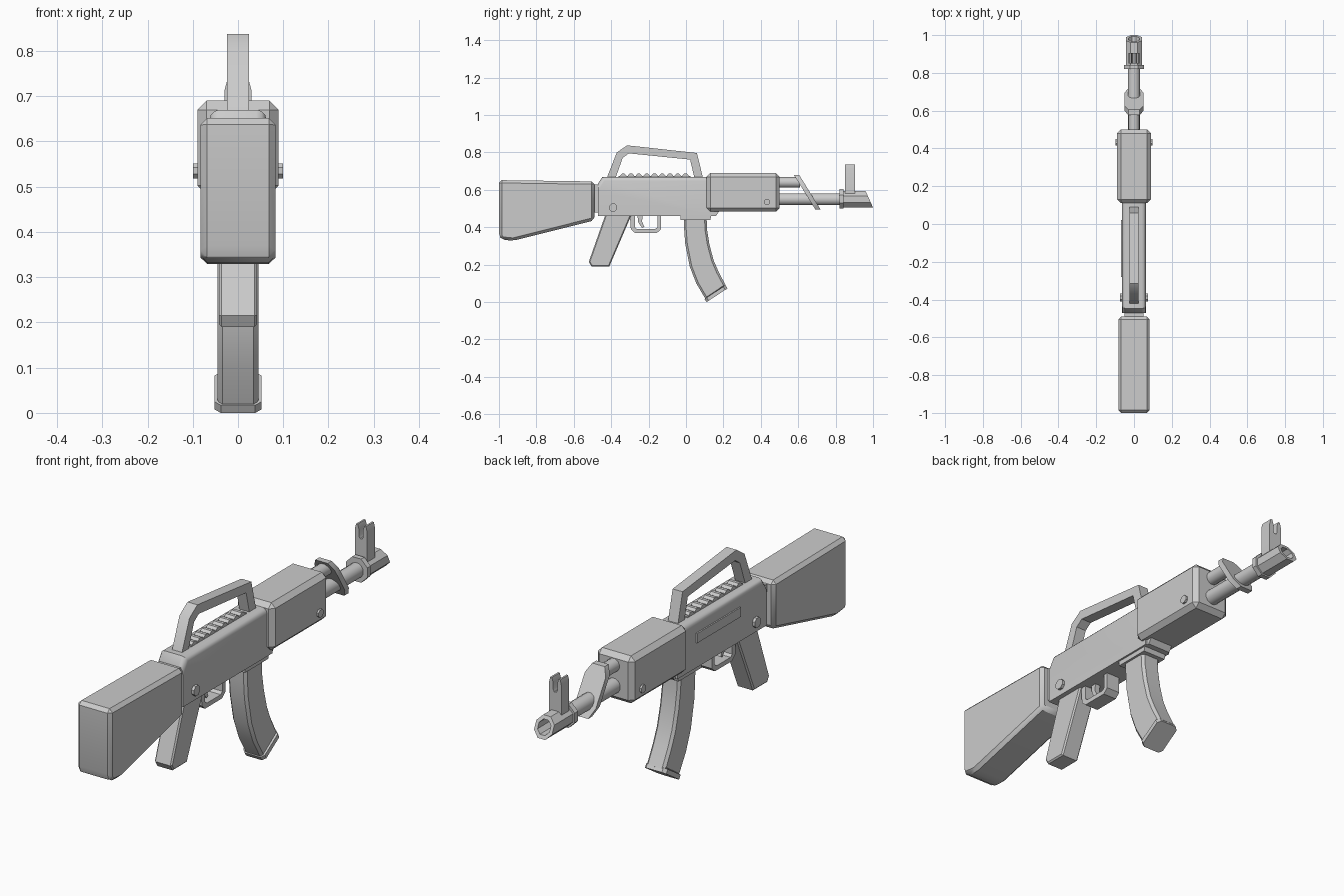
import bpy
import bmesh
import math

cube = bpy.data.objects.get("Cube")
if cube:
    bpy.data.objects.remove(cube, do_unlink=True)

GREY = (0.6, 0.6, 0.6, 1)
mat = bpy.data.materials.new("plain_grey")
mat.use_nodes = True
mat.diffuse_color = GREY
mat.node_tree.nodes["Principled BSDF"].inputs["Base Color"].default_value = GREY


def finish(name, bm):
    bmesh.ops.recalc_face_normals(bm, faces=bm.faces)
    mesh = bpy.data.meshes.new(name)
    bm.to_mesh(mesh)
    bm.free()
    mesh.materials.append(mat)
    obj = bpy.data.objects.new(name, mesh)
    bpy.context.collection.objects.link(obj)
    bpy.ops.object.select_all(action='DESELECT')
    obj.select_set(True)
    bpy.context.view_layer.objects.active = obj
    bpy.ops.object.shade_smooth_by_angle(angle=math.radians(35))
    return obj


def middle(edge):
    return (edge.verts[0].co + edge.verts[1].co) / 2


def prism(name, pts, lo, hi, axis='x', bevel=0, segments=1, rule=None, move=None):
    """Extrude a (y, z) profile along x, or an (x, z) profile along y."""
    bm = bmesh.new()

    def ring(d):
        return [bm.verts.new((d, a, b) if axis == 'x' else (a, d, b)) for a, b in pts]
    first, last = ring(lo), ring(hi)
    bm.faces.new(first)
    bm.faces.new(last)
    for i in range(len(pts)):
        j = (i + 1) % len(pts)
        bm.faces.new((first[i], first[j], last[j], last[i]))
    bmesh.ops.recalc_face_normals(bm, faces=bm.faces)
    if bevel:
        edges = [e for e in bm.edges if rule is None or rule(e)]
        bmesh.ops.bevel(bm, geom=edges, offset=bevel, segments=segments,
                        profile=0.5, affect='EDGES')
    if move:
        for v in bm.verts:
            v.co = move(v.co)
    return finish(name, bm)


def rect(a0, a1, b0, b1):
    return [(a0, b0), (a1, b0), (a1, b1), (a0, b1)]


def disc(a, b, r, sides):
    turn = math.pi / sides
    return [(a + r * math.cos(turn * (2 * i + 1)), b + r * math.sin(turn * (2 * i + 1)))
            for i in range(sides)]


# Shoulder stock and its neck
prism("stock", [(-1, .652), (-.49, .645), (-.49, .437), (-.925, .328), (-.985, .334), (-1, .355)],
      -.083, .083, bevel=.015)
prism("stock_neck", rect(-.51, -.46, .48, .63), -.05, .05)

# Receiver with a rounded top
prism("receiver", [(-.47, .46), (-.47, .635), (-.447, .67), (.15, .67), (.15, .46)],
      -.063, .063, bevel=.022, segments=3,
      rule=lambda e: middle(e).z > .64 and abs(middle(e).x) > .05)
prism("magazine_well", [(-.03, .44), (.13, .44), (.135, .46), (.16, .46), (.18, .49), (-.03, .49)],
      -.055, .055)
prism("ejection_cover", rect(-.28, .02, .57, .612), -.069, -.06)

# Fore-end
prism("handguard", rect(.11, .5, .483, .69), -.09, .09, bevel=.02)

# Cross pins
prism("receiver_pin", disc(-.39, .505, .023, 8), -.075, .075)
prism("handguard_pin", disc(.433, .535, .018, 8), -.099, .099)

# Carry handle
prism("carry_handle",
      [(-.425, .66), (-.37, .8), (-.315, .838), (.058, .797), (.092, .66), (.046, .66),
       (.022, .762), (-.305, .795), (-.338, .772), (-.378, .66)], -.024, .024)

# Ribbed top rail
prism("top_rail", rect(-.36, .025, .66, .675), -.024, .024)
for i in range(9):
    prism(f"rail_rib_{i + 1}", disc(-.335 + i * .0415, .67, .018, 8), -.024, .024)

# Pistol grip, trigger guard and trigger
prism("grip", [(-.43, .47), (-.52, .215), (-.505, .19), (-.41, .19), (-.29, .47)],
      -.042, .042, bevel=.006, rule=lambda e: abs(middle(e).x) > .04)
prism("trigger_guard",
      [(-.3, .465), (-.295, .39), (-.273, .37), (-.155, .37), (-.133, .39), (-.133, .465),
       (-.153, .465), (-.153, .4), (-.165, .39), (-.262, .39), (-.273, .4), (-.273, .465)],
      -.032, .032)
prism("trigger", [(-.26, .465), (-.255, .425), (-.235, .397), (-.222, .402), (-.235, .43), (-.232, .465)],
      -.012, .012)

# Curved magazine with a chamfered base plate
prism("magazine",
      [(-.012, .47), (-.01, .39), (-.004, .31), (.02, .19), (.055, .1), (.107, .012),
       (.215, .085), (.175, .16), (.147, .225), (.125, .31), (.112, .39), (.11, .47)],
      -.045, .045, bevel=.011, rule=lambda e: abs(middle(e).x) > .04)
prism("magazine_base", [(.11, 0), (.222, .073), (.211, .09), (.099, .017)], -.052, .052,
      bevel=.014, rule=lambda e: abs(middle(e).x) > .04 and e.calc_length() < .03)

# Barrel, gas tube and collar
prism("barrel", disc(0, .55, .033, 12), .48, .86, axis='y')
prism("gas_tube", disc(0, .64, .029, 12), .48, .61, axis='y')
prism("barrel_collar", disc(0, .552, .056, 8), .82, .843, axis='y')

# Slanted plate joining the gas tube and barrel


def lean(co):
    co.y -= .62 * (co.z - .588)
    return co


prism("gas_plate", [(-.03, .495), (.03, .495), (.05, .535), (.05, .645), (.03, .68),
                    (-.03, .68), (-.05, .645), (-.05, .535)], .634, .662, axis='y', move=lean)

# Hollow muzzle with a slanted mouth
bm = bmesh.new()
rings = []
for radius, y, slant in ((.047, .84, 0), (.047, .98, .45), (.031, .98, .45), (.031, .88, 0)):
    rings.append([bm.verts.new((x, y - slant * (z - .55), z)) for x, z in disc(0, .55, radius, 8)])
for a, b in zip(rings, rings[1:]):
    for i in range(8):
        j = (i + 1) % 8
        bm.faces.new((a[i], a[j], b[j], b[i]))
bm.faces.new(rings[0])
bm.faces.new(rings[-1])
finish("muzzle", bm)

# Forked front sight
half = [(.03, .58), (.03, .712), (.024, .735), (.016, .735), (.01, .715), (.01, .685), (.005, .675)]
prism("front_sight", half + [(-x, z) for x, z in reversed(half)], .85, .904, axis='y')
